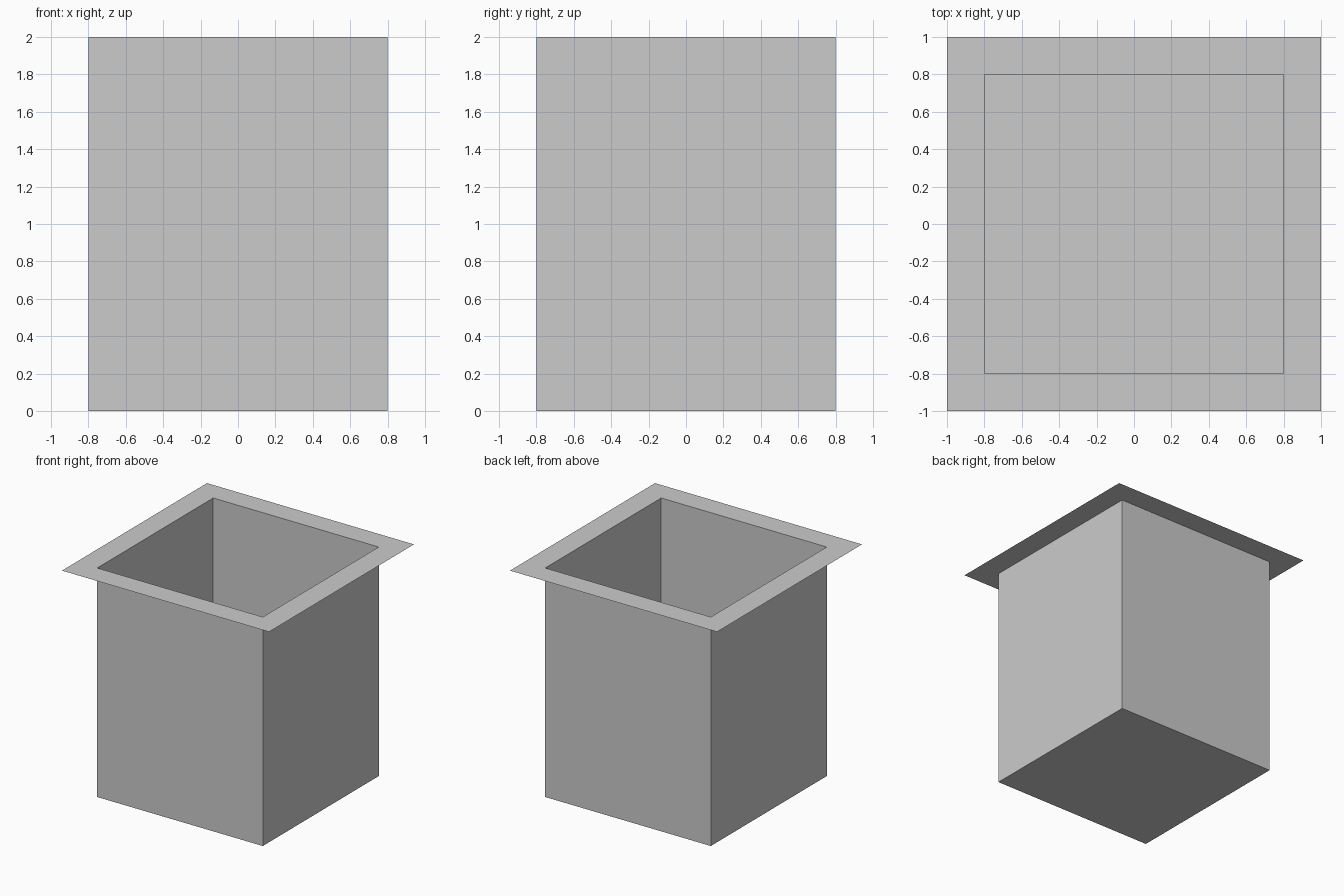
import bpy, bmesh

if "Cube" in bpy.data.objects:
    bpy.data.objects.remove(bpy.data.objects["Cube"])

HALF_RIM, RIM_WIDTH, HEIGHT = 1.0, 0.2, 2.0

bm = bmesh.new()

# Flat square at the top; its border becomes the thin rim
bmesh.ops.create_grid(bm, x_segments=1, y_segments=1, size=HALF_RIM)
bmesh.ops.translate(bm, verts=bm.verts, vec=(0, 0, HEIGHT))
bm.faces.ensure_lookup_table()
opening = bm.faces[0]
bmesh.ops.inset_individual(bm, faces=[opening], thickness=RIM_WIDTH, use_even_offset=True)

# Push the opening down to form the sheet walls and the floor
floor = bmesh.ops.extrude_discrete_faces(bm, faces=[opening])["faces"][0]
bmesh.ops.translate(bm, verts=floor.verts, vec=(0, 0, -HEIGHT))

mesh = bpy.data.meshes.new("open_box_with_rim")
bm.to_mesh(mesh)
bm.free()
bpy.context.collection.objects.link(bpy.data.objects.new("open_box_with_rim", mesh))
